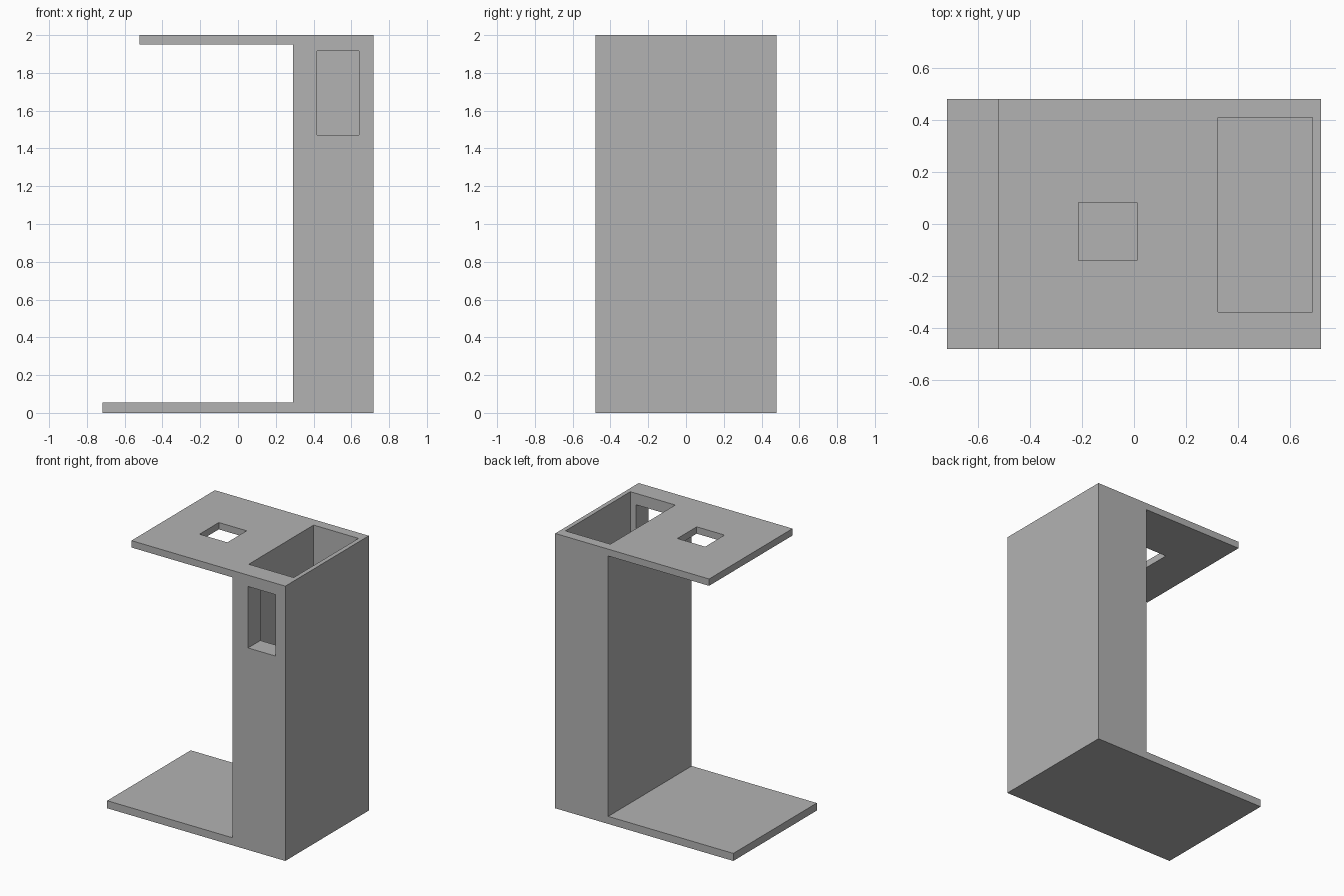
import bpy
import bmesh
from mathutils import Vector

if "Cube" in bpy.data.objects:
    bpy.data.objects.remove(bpy.data.objects["Cube"])

grey = bpy.data.materials.new("plain grey")
grey.use_nodes = True
colour = (0.45, 0.45, 0.45, 1)
grey.diffuse_color = colour
grey.node_tree.nodes["Principled BSDF"].inputs["Base Color"].default_value = colour


def add_object(name, bm):
    bmesh.ops.recalc_face_normals(bm, faces=bm.faces)
    mesh = bpy.data.meshes.new(name)
    bm.to_mesh(mesh)
    bm.free()
    mesh.materials.append(grey)
    obj = bpy.data.objects.new(name, mesh)
    bpy.context.collection.objects.link(obj)
    return obj


def cut_box(target, name, low, high):
    """Subtract an axis-aligned box from the target."""
    low, high = Vector(low), Vector(high)
    bm = bmesh.new()
    bmesh.ops.create_cube(bm, size=1)
    bmesh.ops.scale(bm, vec=high - low, verts=bm.verts)
    bmesh.ops.translate(bm, vec=(low + high) / 2, verts=bm.verts)
    cutter = add_object(name, bm)
    cutter.hide_render = True
    cutter.hide_viewport = True
    cutter.display_type = 'WIRE'
    mod = target.modifiers.new(name, 'BOOLEAN')
    mod.operation = 'DIFFERENCE'
    mod.solver = 'EXACT'
    mod.object = cutter


# Stand: C-shaped side profile (x, z) extruded along the depth
half_depth = 0.48
profile = [(-0.717, 0), (0.717, 0), (0.717, 2), (-0.522, 2),
           (-0.522, 1.95), (0.29, 1.95), (0.29, 0.055), (-0.717, 0.055)]
bm = bmesh.new()
side = bm.faces.new([bm.verts.new((x, -half_depth, z)) for x, z in profile])
result = bmesh.ops.extrude_face_region(bm, geom=[side])
moved = [v for v in result["geom"] if isinstance(v, bmesh.types.BMVert)]
bmesh.ops.translate(bm, vec=(0, 2 * half_depth, 0), verts=moved)
stand = add_object("stand", bm)

# Openings: column pocket, front window, top plate slot
cut_box(stand, "column_pocket_cutter", (0.323, -0.338, 0.055), (0.685, 0.408, 2.1))
cut_box(stand, "front_window_cutter", (0.417, -0.6, 1.47), (0.64, -0.2, 1.917))
cut_box(stand, "plate_hole_cutter", (-0.212, -0.14, 1.8), (0.012, 0.082, 2.1))
